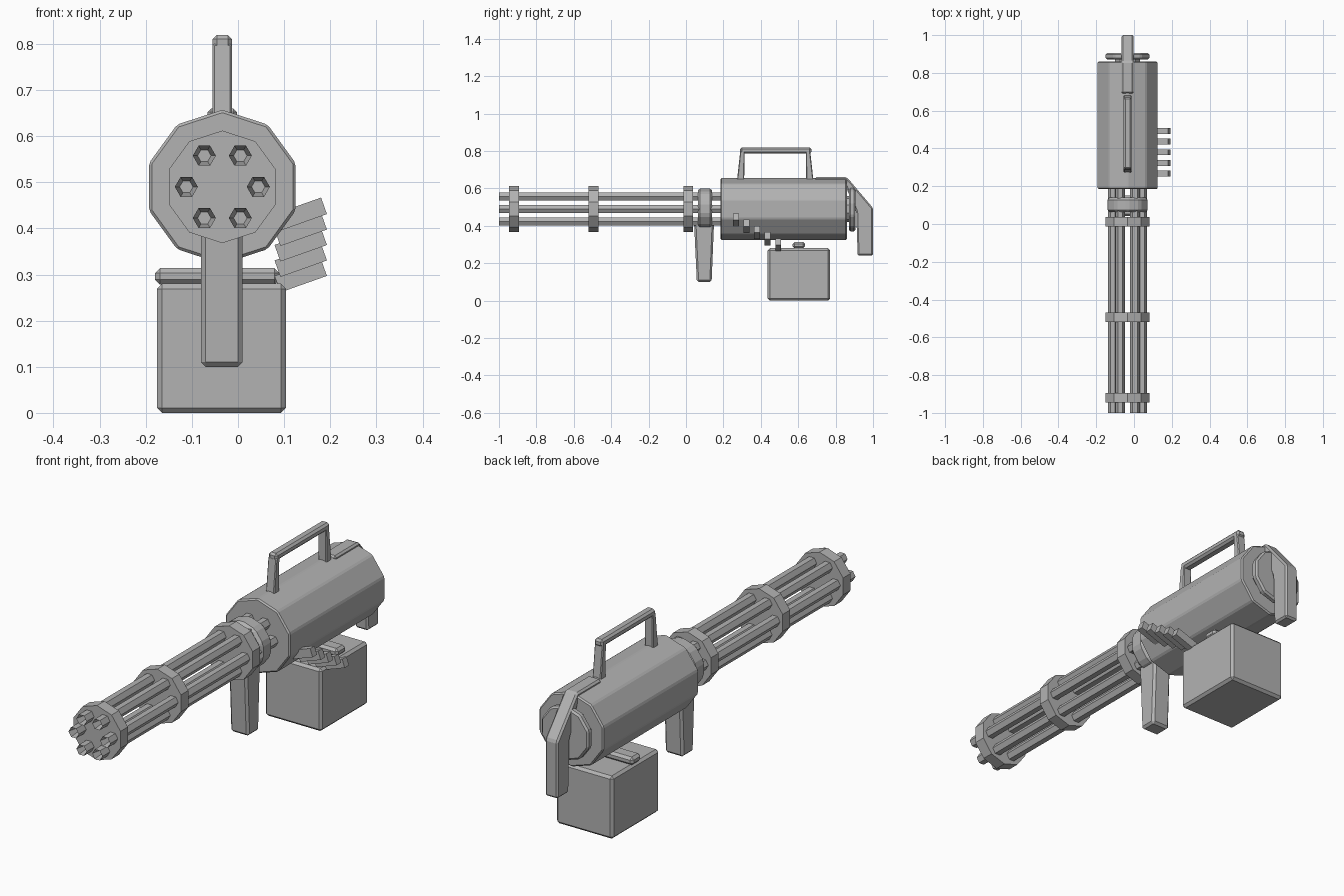
import bpy, bmesh, math
from mathutils import Matrix, Vector

if "Cube" in bpy.data.objects:
    bpy.data.objects.remove(bpy.data.objects["Cube"])

grey = bpy.data.materials.new("gunmetal_grey")
grey.use_nodes = True
grey.diffuse_color = (0.45, 0.45, 0.45, 1)
grey.node_tree.nodes["Principled BSDF"].inputs["Base Color"].default_value = (0.45, 0.45, 0.45, 1)

AXIS = Vector((-0.034, 0, 0.49))


def finish(name, bm, bevel=0):
    """Bevel the edges and turn the mesh into a flat-shaded object."""
    bmesh.ops.recalc_face_normals(bm, faces=bm.faces)
    if bevel:
        bmesh.ops.bevel(bm, geom=list(bm.edges), offset=bevel, segments=1,
                        affect='EDGES', clamp_overlap=True)
    mesh = bpy.data.meshes.new(name)
    bm.to_mesh(mesh)
    bm.free()
    mesh.materials.append(grey)
    obj = bpy.data.objects.new(name, mesh)
    bpy.context.collection.objects.link(obj)
    return obj


def extrude(points, depth):
    """Solid from a closed outline of points, swept along depth."""
    bm = bmesh.new()
    face = bm.faces.new([bm.verts.new(p) for p in points])
    result = bmesh.ops.extrude_face_region(bm, geom=[face], use_keep_orig=True)
    moved = [v for v in result["geom"] if isinstance(v, bmesh.types.BMVert)]
    bmesh.ops.translate(bm, verts=moved, vec=depth)
    return bm


def polygon(centre, radius, sides, y, start):
    angles = [start + math.tau * i / sides for i in range(sides)]
    return [(centre.x + radius * math.cos(a), y, centre.z + radius * math.sin(a)) for a in angles]


def drum(name, radius, y0, y1, bevel=0):
    """Ten-sided disc around the barrel axis, one corner up."""
    bm = extrude(polygon(AXIS, radius, 10, y0, math.pi / 2), (0, y1 - y0, 0))
    return finish(name, bm, bevel)


def side_profile(name, outline, x0, x1, bevel=0):
    """Part drawn as a side outline (y, z) and given a width in x."""
    bm = extrude([(x0, y, z) for y, z in outline], (x1 - x0, 0, 0))
    return finish(name, bm, bevel)


def box(name, size, centre, bevel=0, tilt=0):
    bm = bmesh.new()
    matrix = (Matrix.Translation(centre) @ Matrix.Rotation(tilt, 4, 'Y')
              @ Matrix.Diagonal((*size, 1)))
    bmesh.ops.create_cube(bm, size=1, matrix=matrix)
    return finish(name, bm, bevel)


# Motor housing, rear cap and front collar
drum("housing", 0.167, 0.185, 0.86, 0.006)
drum("rear_hub", 0.07, 0.85, 0.88)
drum("rear_cap", 0.122, 0.872, 0.905, 0.008)
drum("front_collar", 0.112, 0.063, 0.14, 0.012)

# Clamps holding the barrels
for name, y in (("muzzle", -0.92), ("middle", -0.494), ("rear", 0.012)):
    drum(name + "_clamp", 0.122, y - 0.026, y + 0.026)

# Six hexagonal barrels with bored muzzles
for i in range(6):
    turn = math.tau * i / 6
    centre = AXIS + Vector((math.cos(turn), 0, math.sin(turn))) * 0.078
    bm = extrude(polygon(centre, 0.025, 6, -1, 0), (0, 1.2, 0))
    bmesh.ops.recalc_face_normals(bm, faces=bm.faces)
    muzzle = min(bm.faces, key=lambda f: f.calc_center_median().y)
    bmesh.ops.inset_region(bm, faces=[muzzle], thickness=0.0104)
    bmesh.ops.translate(bm, verts=muzzle.verts, vec=(0, 0.05, 0))
    finish(f"barrel_{i + 1}", bm)

# Front grip under the collar
side_profile("front_grip", [(0.058, 0.1), (0.137, 0.1), (0.15, 0.42), (0.043, 0.42)],
             -0.08, 0.01, 0.01)

# Rear grip, running from the housing top down behind the cap
side_profile("rear_grip",
             [(0.69, 0.66), (0.86, 0.66), (1, 0.495), (1, 0.24), (0.918, 0.24),
              (0.91, 0.475), (0.845, 0.632), (0.69, 0.632)],
             -0.066, -0.002, 0.008)

# Carrying handle
box("carry_bar", (0.042, 0.38, 0.033), (-0.034, 0.48, 0.803), 0.009)
for name, y, lean in (("front", 0.292, 0.01), ("rear", 0.662, -0.01)):
    side_profile(name + "_carry_post",
                 [(y - 0.019, 0.645), (y + 0.019, 0.645),
                  (y + lean + 0.012, 0.8), (y + lean - 0.012, 0.8)],
                 -0.055, -0.013, 0.004)

# Ammunition box with its lid bar
box("ammo_box", (0.28, 0.334, 0.28), (-0.036, 0.604, 0.14), 0.011)
box("lid_bar", (0.27, 0.066, 0.036), (-0.045, 0.603, 0.296), 0.011)

# Feed belt stepping down from the housing to the box
for i in range(5):
    box(f"belt_link_{i + 1}", (0.107, 0.031, 0.038),
        (0.136, 0.267 + 0.0565 * i, 0.431 - 0.0335 * i), tilt=-math.radians(19.5))
